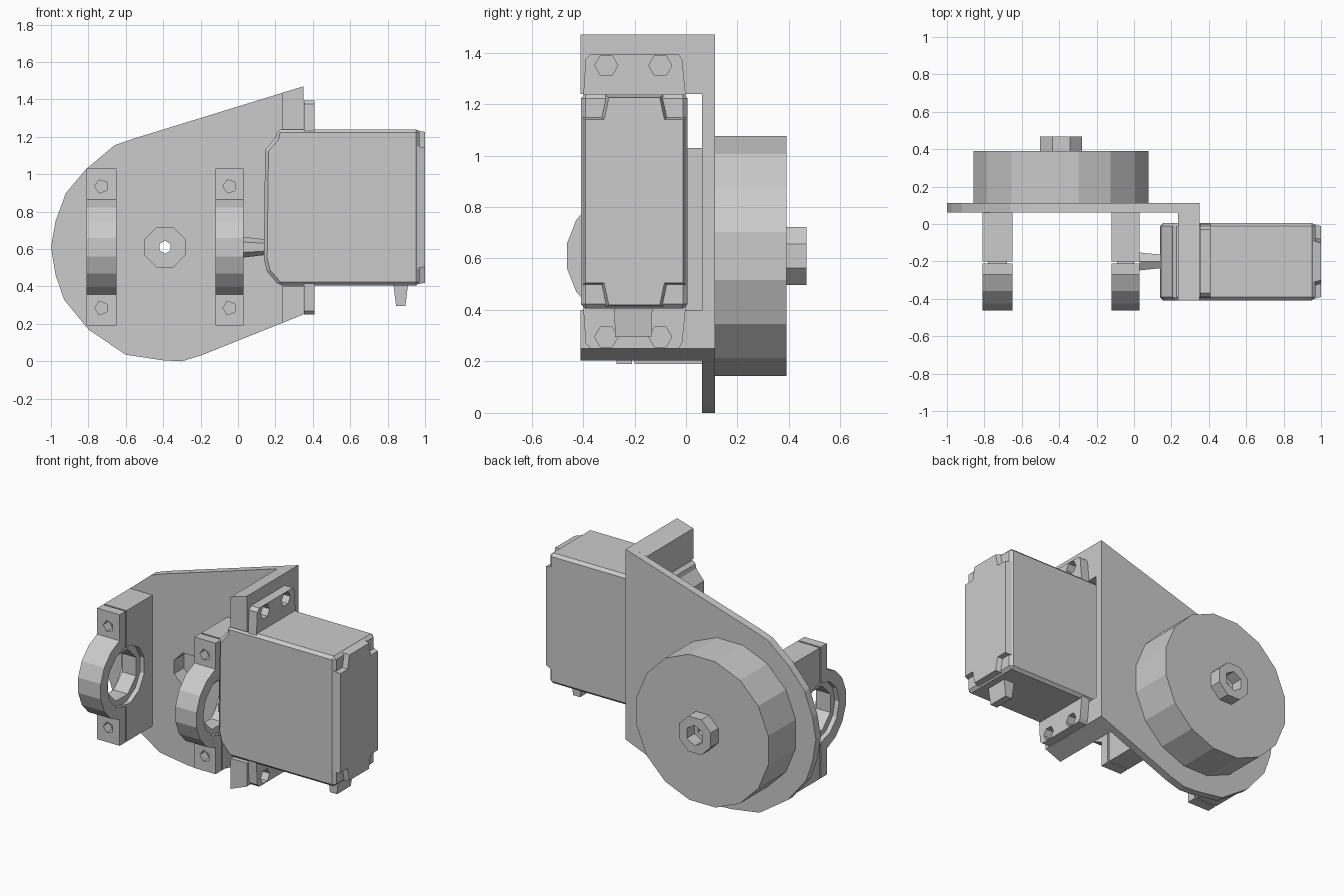
import bpy, bmesh
from math import sin, cos, pi, radians

if "Cube" in bpy.data.objects:
    bpy.data.objects.remove(bpy.data.objects["Cube"])


def prism(name, pts, a, b, axis="y", pts2=None):
    """Extrude a profile from a to b; y axis uses (x,z) points, x axis uses (y,z), z axis (x,y)."""
    def place(p, d):
        return {"x": (d, p[0], p[1]), "y": (p[0], d, p[1]), "z": (p[0], p[1], d)}[axis]
    bm = bmesh.new()
    lo = [bm.verts.new(place(p, a)) for p in pts]
    hi = [bm.verts.new(place(p, b)) for p in (pts2 or pts)]
    n = len(pts)
    bm.faces.new(lo)
    bm.faces.new(hi)
    for i in range(n):
        bm.faces.new((lo[i], lo[(i + 1) % n], hi[(i + 1) % n], hi[i]))
    bmesh.ops.recalc_face_normals(bm, faces=bm.faces)
    me = bpy.data.meshes.new(name)
    bm.to_mesh(me)
    bm.free()
    ob = bpy.data.objects.new(name, me)
    bpy.context.collection.objects.link(ob)
    return ob


def ngon(c, r, n, off=0.5):
    return [(c[0] + r * cos(2 * pi * (i + off) / n), c[1] + r * sin(2 * pi * (i + off) / n)) for i in range(n)]


def rect(x0, x1, y0, y1):
    return [(x0, y0), (x1, y0), (x1, y1), (x0, y1)]


def clipped(x0, x1, y0, y1, c, d):
    return [(x0 + c, y0), (x1 - c, y0), (x1 - c * .8, y0 + d), (x1, y0 + d), (x1, y1 - d), (x1 - c * .8, y1 - d),
            (x1 - c, y1), (x0 + c, y1), (x0 + c * .8, y1 - d), (x0, y1 - d), (x0, y0 + d), (x0 + c * .8, y0 + d)]


def modify(ob, kind, **props):
    m = ob.modifiers.new(kind.lower(), kind)
    for k, v in props.items():
        setattr(m, k, v)
    bpy.context.view_layer.objects.active = ob
    bpy.ops.object.modifier_apply(modifier=m.name)


def cut(ob, *cutters):
    for c in cutters:
        modify(ob, "BOOLEAN", operation="DIFFERENCE", solver="EXACT", object=c)
        bpy.data.objects.remove(c)


AX = (-0.39, 0.61)   # wheel axis in x, z

# Side plate with its axle opening
plate = prism("side_plate", [(.35, 1.47), (-.56, 1.19), (-.66, 1.155), (-.81, 1.03), (-.92, .9), (-.975, .75),
              (-1, .61), (-.975, .46), (-.93, .33), (-.8, .17), (-.6, .035), (-.4, .005), (-.3, 0),
              (-.2, .03), (.35, .25)], .062, .112)
cut(plate, prism("cutter", ngon(AX, .115, 8), 0, .2))

# Motor mounting flanges
prism("upper_flange", [(.235, 1.24), (.35, 1.24), (.35, 1.47), (.235, 1.435)], -.41, .063)
prism("lower_flange", [(.235, .204), (.35, .25), (.35, .4), (.235, .4)], -.41, .063)

# Wheel with front recess, bore and rear hub
wheel = prism("wheel", ngon(AX, .476, 16), .112, .39)
cut(wheel, prism("cutter", ngon(AX, .115, 8), .0, .16), prism("cutter", ngon(AX, .035, 6), .1, .5))
hub = prism("wheel_hub", ngon(AX, .122, 8), .388, .468)
cut(hub, prism("cutter", ngon(AX, .065, 6), .3, .5))

# Two split bearing clamps
C = (-.205, .61)


def arc(r, a0, a1, n):
    return [(C[0] - r * sin(radians(a0 + (a1 - a0) * i / n)), C[1] + r * cos(radians(a0 + (a1 - a0) * i / n)))
            for i in range(n + 1)]


for side, x0, x1 in (("left", -.81, -.65), ("right", -.12, .03)):
    xm = (x0 + x1) / 2
    block = prism(side + "_clamp_block", rect(-.2, .064, .19, 1.03), x0, x1, "x")
    cap = prism(side + "_clamp_cap", [(-.21, 1.03), (-.27, 1.03)] + arc(.262, 14.5, 165.5, 7)
                + [(-.27, .19), (-.21, .19)] + arc(.19, 178, 2, 6), x0, x1, "x")
    cut(block, prism("cutter", ngon(C, .19, 12), x0 - .1, x1 + .1, "x"))
    for z in (.285, .935):
        for part in (block, cap):
            cut(part, prism("cutter", ngon((xm, z), .037, 5), -.4, -.1))
    # Bearing liner set inside the bore
    liner = prism(side + "_bearing_liner", ngon(C, .193, 12), x0 + .03, x1 - .03, "x")
    cut(liner, prism("cutter", ngon(C, .155, 8), x0 - .1, x1 + .1, "x"))

# Motor housing, with clipped-corner end cover
body = prism("motor_body", [(.97, .405), (.97, 1.24), (.21, 1.24), (.2, 1.195), (.145, 1.13), (.138, .55),
             (.155, .48), (.22, .405)], -.408, .006)
modify(body, "BEVEL", width=.018, segments=1, limit_method="ANGLE", angle_limit=radians(40))
prism("motor_end_cover", clipped(-.408, .006, .408, 1.24, .09, .085), .94, 1.0, "x",
      clipped(-.39, -.012, .42, 1.225, .09, .085))

# Motor mounting ears with screw holes
for name, zi, zo, zh in (("upper_ear", 1.22, 1.395, 1.35), ("lower_ear", .42, .25, .295)):
    s = 1 if zo > zi else -1
    ear = prism(name, [(-.4, zi), (-.39, zo - s * .02), (-.37, zo), (-.03, zo), (-.015, zo - s * .02), (0, zi)],
                .352, .41, "x")
    for y in (-.31, -.1):
        cut(ear, prism("cutter", ngon((y, zh), .045, 6, 0), .3, .5, "x"))

# Motor output shaft and cable exit
prism("motor_shaft", ngon((-.2, .61), .055, 6), .03, .16, "x", ngon((-.2, .61), .04, 6))
prism("cable_exit", rect(.845, .895, -.275, -.135), .295, .42, "z", rect(.83, .91, -.28, -.13))
